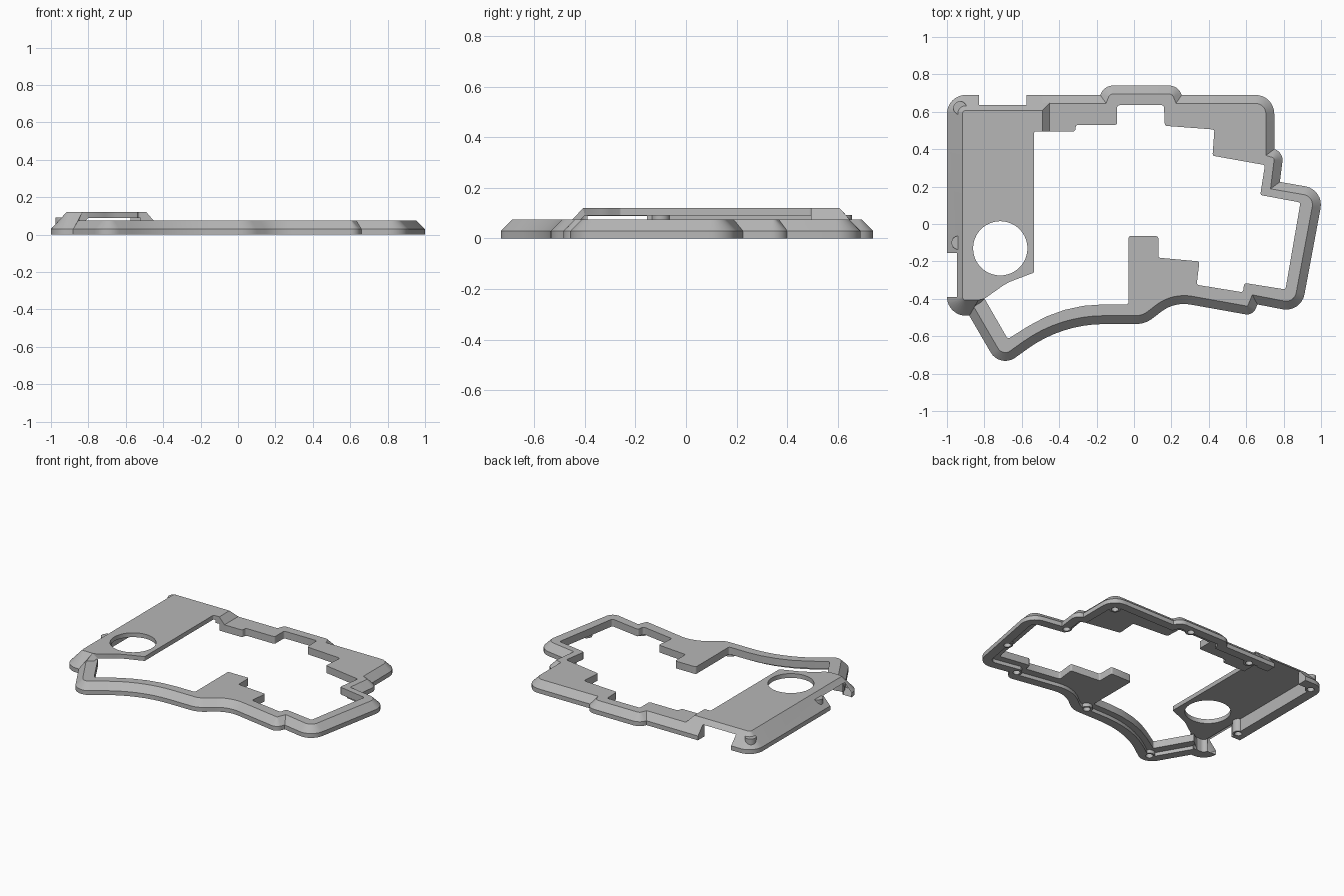
import bpy, bmesh, math
from mathutils import Vector

if "Cube" in bpy.data.objects:
    bpy.data.objects.remove(bpy.data.objects["Cube"])

grey = bpy.data.materials.new("mid_grey")
grey.use_nodes = True
tone = (0.47, 0.47, 0.47, 1)
grey.diffuse_color = tone
grey.node_tree.nodes["Principled BSDF"].inputs["Base Color"].default_value = tone


def add_object(name, bm):
    bmesh.ops.recalc_face_normals(bm, faces=bm.faces[:])
    mesh = bpy.data.meshes.new(name)
    bm.to_mesh(mesh)
    bm.free()
    mesh.materials.append(grey)
    obj = bpy.data.objects.new(name, mesh)
    bpy.context.collection.objects.link(obj)
    return obj


def contour(corners, d=0.0, steps=8):
    """Open clockwise path of (x, y, radius) corners, moved inward by d, with round corners."""
    pts = [Vector(c[:2]) for c in corners]
    dirs = [(b - a).normalized() for a, b in zip(pts, pts[1:])]
    out = []
    for i, p in enumerate(pts):
        u, v = dirs[max(i - 1, 0)], dirs[min(i, len(dirs) - 1)]
        n, m = Vector((u.y, -u.x)), Vector((v.y, -v.x))
        p = p + (n + m) * d / (1 + n.dot(m))
        r = corners[i][2]
        if r == 0 or i in (0, len(pts) - 1):
            out.append(p)
            continue
        turn = math.atan2(u.x * v.y - u.y * v.x, u.dot(v))
        r = max(r - d if turn < 0 else r + d, 0.003)
        sign = 1 if turn < 0 else -1
        start = p - u * r * math.tan(abs(turn) / 2)
        centre = start + n * r * sign
        for k in range(steps + 1):
            a = turn * k / steps
            w = -n * r * sign
            out.append(centre + Vector((w.x * math.cos(a) - w.y * math.sin(a),
                                        w.x * math.sin(a) + w.y * math.cos(a))))
    return out


def rimmed_plate(name, outer, edge, lip, slope, top, under, skip=0):
    """Plate with a chamfered outer wall along one path and a plain cut edge along the other."""
    bm = bmesh.new()
    profile = [(lip, under), (lip, 0), (0, 0), (0, 0.03), (slope, top)]
    loops = [[bm.verts.new((p.x, p.y, z)) for p in contour(outer, d)[skip:]]
             for d, z in profile]
    cut = contour(edge, steps=4)
    high = [bm.verts.new((p.x, p.y, top)) for p in cut]
    low = [bm.verts.new((p.x, p.y, under)) for p in cut]
    for a, b in list(zip(loops, loops[1:])) + [(high, low)]:
        for i in range(len(a) - 1):
            bm.faces.new((a[i], a[i + 1], b[i + 1], b[i]))
    bm.faces.new(loops[-1] + high[::-1])
    bm.faces.new(loops[0] + low[::-1])
    for i in (0, -1):
        bm.faces.new([l[i] for l in loops] + [high[i], low[i]])
    bmesh.ops.triangulate(bm, faces=[f for f in bm.faces if len(f.verts) > 4])
    return add_object(name, bm)


def cylinders(name, spots, radius, z0, z1, sides=32):
    bm = bmesh.new()
    for x, y in spots:
        made = bmesh.ops.create_cone(bm, cap_ends=True, segments=sides, radius1=radius,
                                     radius2=radius, depth=z1 - z0)
        bmesh.ops.translate(bm, verts=made["verts"], vec=(x, y, (z0 + z1) / 2))
    return add_object(name, bm)


def box(name, lo, hi):
    bm = bmesh.new()
    bmesh.ops.create_cube(bm, size=1)
    for v in bm.verts:
        v.co = [a if c < 0 else b for c, a, b in zip(v.co, lo, hi)]
    return add_object(name, bm)


def cut(target, cutter):
    mod = target.modifiers.new("cut", 'BOOLEAN')
    mod.operation = 'DIFFERENCE'
    mod.solver = 'EXACT'
    mod.object = cutter
    bpy.context.view_layer.objects.active = target
    bpy.ops.object.modifier_apply(modifier=mod.name)


# Key frame: outer silhouette and stepped inner opening
frame_outer = [
    (-.49, .69, 0), (-.18, .69, 0), (-.16, .74, .07), (.235, .74, .07), (.255, .69, 0),
    (.75, .69, .1), (.75, .4, 0), (.8, .385, .06), (.78, .225, 0), (1.016, .184, .1),
    (.893, -.475, .1), (.66, -.43, 0), (.635, -.49, .05), (.215, -.415, .2),
    (.06, -.535, .15), (-.385, -.535, .7), (-.716, -.773, .09), (-.91, -.44, 0)]
steps_xy = [
    (-.49, .495), (-.315, .495), (-.31, .53), (-.09, .53), (-.09, .635), (.16, .635),
    (.165, .525), (.43, .505), (.42, .365), (.7, .315), (.675, .155), (.89, .115),
    (.81, -.35), (.59, -.315), (.582, -.365), (.335, -.325), (.35, -.2), (.13, -.18),
    (.13, -.065), (-.03, -.065), (-.03, -.43)]
frame_inner = [(x, y, .012) for x, y in steps_xy]
frame_inner += [(-.38, -.43, .75), (-.675, -.615, .012), (-.81, -.38, 0)]
frame = rimmed_plate("key_frame", frame_outer, frame_inner, .06, .045, .075, .025)

# Raised side cover: wall on the outside, thin open plate on the inside
cover_outer = [(-.716, -.773, 0), (-.88, -.49, 0), (-1, -.49, .1), (-1, .69, .1), (-.49, .69, 0)]
cover_edge = [(-.8, -.4, 0), (-.68, -.315, .3), (-.535, -.26, .01), (-.535, .495, .01),
              (-.49, .495, 0), (-.49, .56, 0)]
cover = rimmed_plate("side_cover", cover_outer, cover_edge, .07, .083, .12, .09, skip=1)

# Sloped step from the cover down to the frame
bm = bmesh.new()
for y_top, y_low in ((.495, .495), (.607, .648)):
    for x, y, z in ((-.52, y_low, .07), (-.52, y_top, .12), (-.49, y_top, .12), (-.45, y_low, .074)):
        bm.verts.new((x, y, z))
bmesh.ops.convex_hull(bm, input=bm.verts[:])
step = add_object("cover_step", bm)

# Screw bosses on the underside
frame_spots = [(.66, .6), (.735, .215), (.89, -.18), (.625, -.405), (-.01, -.475),
               (-.69, -.672), (.11, .687), (-.42, .625)]
cover_spots = [(-.93, .62), (-.94, -.1)]
frame_bosses = cylinders("frame_bosses", frame_spots, .036, .001, .03)
cover_bosses = cylinders("cover_bosses", cover_spots, .036, .001, .093)

# Cutters: screw holes, round window, two cable notches
holes = cylinders("hole_cutter", frame_spots + cover_spots, .023, -.1, .045)
window = cylinders("window_cutter", [(-.715, -.13)], .145, -.1, .3, 64)
back_notch = box("back_notch_cutter", (-.83, .6, -.1), (-.575, .8, .0885))
side_notch = box("side_notch_cutter", (-1.1, -.39, -.1), (-.9, -.155, .0885))
for part in (frame, frame_bosses, cover_bosses, cover):
    cut(part, holes)
for cutter in (window, back_notch, side_notch):
    cut(cover, cutter)
for cutter in (holes, window, back_notch, side_notch):
    bpy.data.objects.remove(cutter)

# Shading
for part in (frame, cover, frame_bosses, cover_bosses):
    bpy.ops.object.select_all(action='DESELECT')
    part.select_set(True)
    bpy.context.view_layer.objects.active = part
    bpy.ops.object.shade_smooth_by_angle(angle=math.radians(25))
